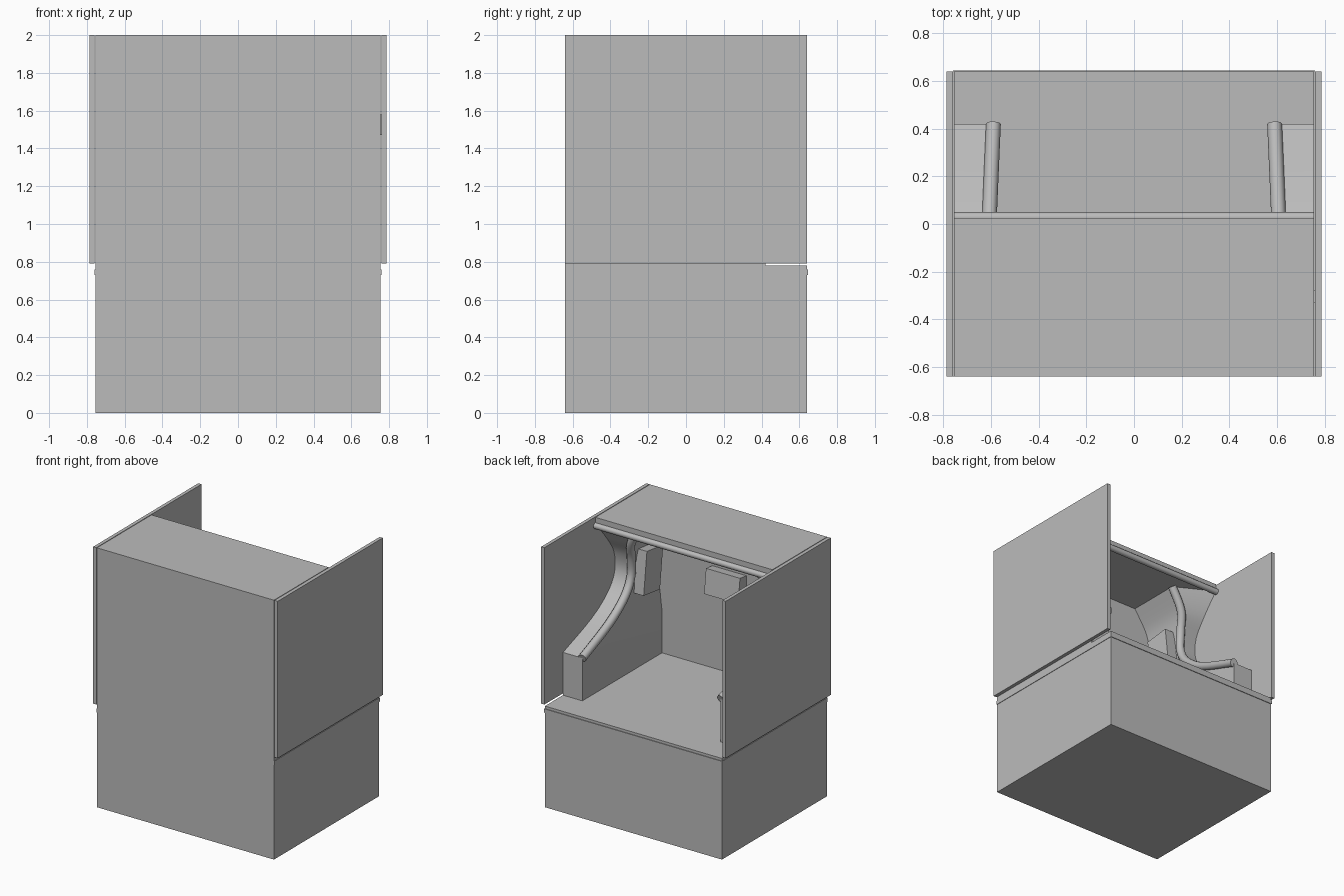
import bpy, bmesh
from mathutils import Vector, Euler

cube = bpy.data.objects.get("Cube")
if cube:
    bpy.data.objects.remove(cube, do_unlink=True)

grey = bpy.data.materials.new("neutral_grey")
grey.use_nodes = True
grey.diffuse_color = (0.5, 0.5, 0.5, 1)
grey.node_tree.nodes["Principled BSDF"].inputs["Base Color"].default_value = (0.5, 0.5, 0.5, 1)


def link(name, data):
    ob = bpy.data.objects.new(name, data)
    data.materials.append(grey)
    bpy.context.scene.collection.objects.link(ob)
    return ob


def box(name, x, y, z, rot=(0, 0, 0)):
    """Box from (min, max) ranges on each axis."""
    bm = bmesh.new()
    bmesh.ops.create_cube(bm, size=1)
    bmesh.ops.scale(bm, verts=bm.verts, vec=[r[1] - r[0] for r in (x, y, z)])
    me = bpy.data.meshes.new(name)
    bm.to_mesh(me)
    bm.free()
    ob = link(name, me)
    ob.location = [(r[0] + r[1]) / 2 for r in (x, y, z)]
    ob.rotation_euler = Euler(rot)
    return ob


def tube(name, points, radius):
    cu = bpy.data.curves.new(name, "CURVE")
    cu.dimensions = "3D"
    cu.bevel_depth = radius
    cu.bevel_resolution = 4
    cu.use_fill_caps = True
    sp = cu.splines.new("POLY")
    sp.points.add(len(points) - 1)
    for p, co in zip(sp.points, points):
        p.co = (*co, 1)
    sp.use_smooth = True
    return link(name, cu)


def smooth_path(pts, steps=5):
    """Catmull-Rom samples through the given points."""
    pts = [Vector(p) for p in pts]
    ext = [pts[0]] + pts + [pts[-1]]
    out = []
    for a, b, c, d in zip(ext, ext[1:], ext[2:], ext[3:]):
        for i in range(steps):
            t = i / steps
            out.append(0.5 * (2 * b + (c - a) * t + (2 * a - 5 * b + 4 * c - d) * t * t
                              + (3 * b - a - 3 * c + d) * t ** 3))
    return out + [pts[-1]]


# Cabinet shell
W, D, DECK, WALL = 0.755, 0.64, 0.78, -0.55
box("lower_cabinet", (-W, W), (-D, D), (0, DECK))
box("deck_lip", (-W - 0.004, W + 0.004), (-D, D + 0.005), (0.73, 0.76))
box("front_wall", (-W, W), (-D, WALL), (DECK, 2))
box("top_slab", (-W, W), (WALL, 0.025), (1.945, 2))
tube("rear_top_bar", [(-W, 0.027, 1.937), (W, 0.027, 1.937)], 0.023)
box("centre_box", (-0.13, 0.16), (WALL - 0.03, -0.46), (1.38, 1.57), (0.12, 0, 0))
box("side_catch", (W, 0.762), (-0.33, -0.28), (1.47, 1.58))

# Side stations: inner x, rear y at inner edge, rear y at outer edge, height
stations = smooth_path([
    (0.590, 0.42, 0.42, 1.11),
    (0.605, 0.07, 0.07, 1.24),
    (0.612, -0.13, -0.13, 1.37),
    (0.615, -0.21, -0.21, 1.50),
    (0.608, -0.20, -0.20, 1.65),
    (0.570, -0.15, -0.11, 1.79),
    (0.470, -0.13, 0.02, 1.945),
])

for side, s in (("left", 1), ("right", -1)):
    xs = sorted((s * 0.76, s * 0.787))
    box(side + "_side_panel", xs, (-D, D), (0.79, 2))

    # Sculpted side body, lofted upwards through four-cornered rings
    bm = bmesh.new()
    rings = []
    first = stations[0].copy()
    first[3] = DECK
    for xi, yi, yo, z in [first] + stations:
        corners = [(xi, yi), (W, yo), (W, WALL), (xi, WALL)]
        rings.append([bm.verts.new((s * x, y, z)) for x, y in corners])
    for lo, hi in zip(rings, rings[1:]):
        for i in range(4):
            j = (i + 1) % 4
            bm.faces.new((lo[i], lo[j], hi[j], hi[i]))
    bm.faces.new(rings[0])
    bm.faces.new(rings[-1])
    bmesh.ops.recalc_face_normals(bm, faces=bm.faces)
    me = bpy.data.meshes.new(side + "_side_body")
    bm.to_mesh(me)
    bm.free()
    body = link(side + "_side_body", me)
    bpy.ops.object.select_all(action="DESELECT")
    body.select_set(True)
    bpy.context.view_layer.objects.active = body
    bpy.ops.object.shade_smooth_by_angle(angle=0.5)

    # Round trim following the inner rear edge
    tube(side + "_edge_tube", [(s * p[0], p[1], p[3]) for p in stations], 0.031)

    # Box on the inner side wall
    bx = sorted((s * 0.53, s * 0.64))
    box(side + "_wall_box", bx, (-0.46, -0.26), (1.34, 1.67), (0.12, 0, 0))
